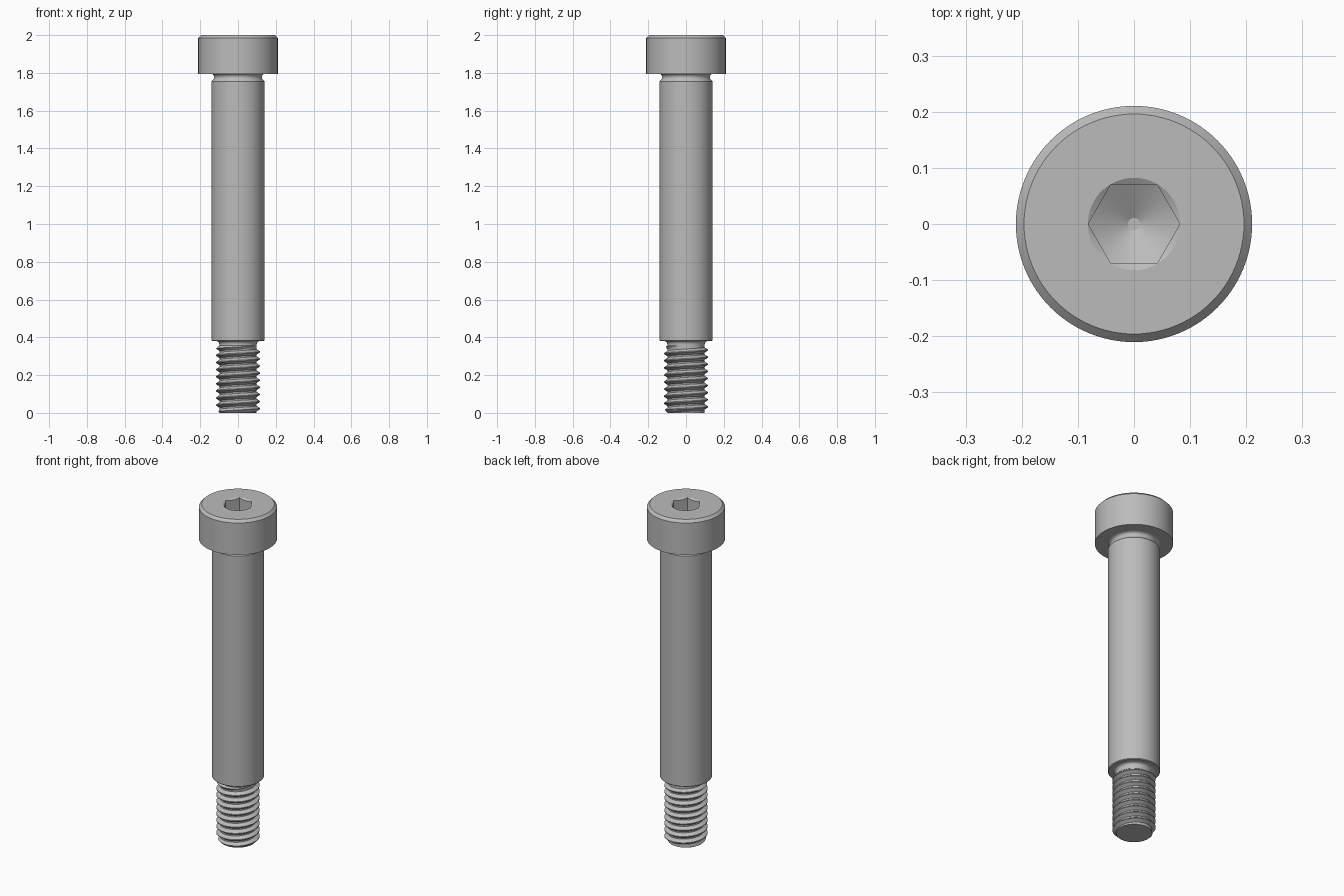
import bpy, bmesh, math

cube = bpy.data.objects.get("Cube")
if cube:
    bpy.data.objects.remove(cube, do_unlink=True)

SEGMENTS = 96
TAU = 2 * math.pi

steel = bpy.data.materials.new("steel_grey")
steel.use_nodes = True
GREY = (0.5, 0.5, 0.5, 1)
steel.diffuse_color = GREY
steel.node_tree.nodes["Principled BSDF"].inputs["Base Color"].default_value = GREY


def finish(name, bm):
    """Clean the mesh, turn it into an object and smooth its round faces."""
    bmesh.ops.remove_doubles(bm, verts=bm.verts, dist=0.00005)
    bmesh.ops.recalc_face_normals(bm, faces=bm.faces)
    mesh = bpy.data.meshes.new(name)
    bm.to_mesh(mesh)
    bm.free()
    mesh.materials.append(steel)
    obj = bpy.data.objects.new(name, mesh)
    bpy.context.collection.objects.link(obj)
    bpy.ops.object.select_all(action='DESELECT')
    obj.select_set(True)
    bpy.context.view_layer.objects.active = obj
    bpy.ops.object.shade_smooth_by_angle(angle=math.radians(25))
    return obj


def lathe(name, profile):
    """Revolve (radius, height) points; a point may be a function of the angle."""
    bm = bmesh.new()
    rings = []
    for point in profile:
        ring = []
        for i in range(SEGMENTS):
            a = TAU * i / SEGMENTS
            r, z = point(a) if callable(point) else point
            ring.append(bm.verts.new((r * math.cos(a), r * math.sin(a), z)))
        rings.append(ring)
    for low, high in zip(rings, rings[1:]):
        for i in range(SEGMENTS):
            j = (i + 1) % SEGMENTS
            bm.faces.new((low[i], low[j], high[j], high[i]))
    bm.faces.new(rings[0])
    bm.faces.new(rings[-1])
    return finish(name, bm)


def arc(cr, cz, radius, start, end, steps=6):
    """Profile points along a fillet."""
    angles = [math.radians(start + (end - start) * i / steps) for i in range(steps + 1)]
    return [(cr + radius * math.cos(a), cz + radius * math.sin(a)) for a in angles]


# Head with a countersunk hexagonal socket ending in a drill point
HEX_APOTHEM, SINK_RADIUS = 0.0708, 0.0822
SOCKET_FLOOR, TIP_RADIUS = 1.9, 0.011


def hex_radius(a):
    return HEX_APOTHEM / math.cos(a % (TAU / 6) - TAU / 12)


def socket_rim(a):
    r = hex_radius(a)
    return r, 2 - (SINK_RADIUS - r) * 0.6


def cone_height(r):
    return SOCKET_FLOOR - (SINK_RADIUS - r) * 0.58


def socket_base(a):
    r = hex_radius(a)
    return r, cone_height(r)


lathe("head", [
    (0.12, 1.795), (0.2105, 1.795), (0.2105, 1.985), (0.196, 2.0),
    (SINK_RADIUS, 2.0), socket_rim, socket_base,
    (TIP_RADIUS, cone_height(TIP_RADIUS)),
])

# Shoulder with an undercut below the head and a filleted neck above the thread
NECK = 0.099
lathe("shoulder", [
    (NECK, 0.345), *arc(NECK + 0.016, 0.364, 0.016, 180, 90),
    (0.136, 0.38), (0.14, 0.384), (0.14, 1.755),
    *arc(0.144, 1.777, 0.018, 220, 90),
])

# Right-handed thread, tapering to the root radius at both ends
PITCH, MINOR, MAJOR, TOP = 0.0376, 0.097, 0.1165, 0.36
TOOTH = [(0, MINOR), (0.2, MINOR), (0.54, MAJOR), (0.66, MAJOR)]
bm = bmesh.new()
rows = []
for turn in range(-2, math.ceil(TOP / PITCH) + 2):
    for share, radius in TOOTH:
        row = []
        for i in range(SEGMENTS):
            a = TAU * i / SEGMENTS
            z = min(max((turn + share + i / SEGMENTS) * PITCH, 0), TOP)
            r = min(radius, MINOR + z, MINOR + (TOP - z))
            row.append(bm.verts.new((r * math.cos(a), r * math.sin(a), z)))
        rows.append(row)
step = len(TOOTH)
for k in range(len(rows) - step - 1):
    for i in range(SEGMENTS):
        wrap = step if i == SEGMENTS - 1 else 0
        j = (i + 1) % SEGMENTS
        bm.faces.new((rows[k][i], rows[k + wrap][j],
                      rows[k + 1 + wrap][j], rows[k + 1][i]))
bmesh.ops.remove_doubles(bm, verts=bm.verts, dist=0.00005)
loose = [v for v in bm.verts if not v.link_faces]
bmesh.ops.delete(bm, geom=loose, context='VERTS')
bmesh.ops.holes_fill(bm, edges=[e for e in bm.edges if e.is_boundary], sides=0)
finish("thread", bm)
